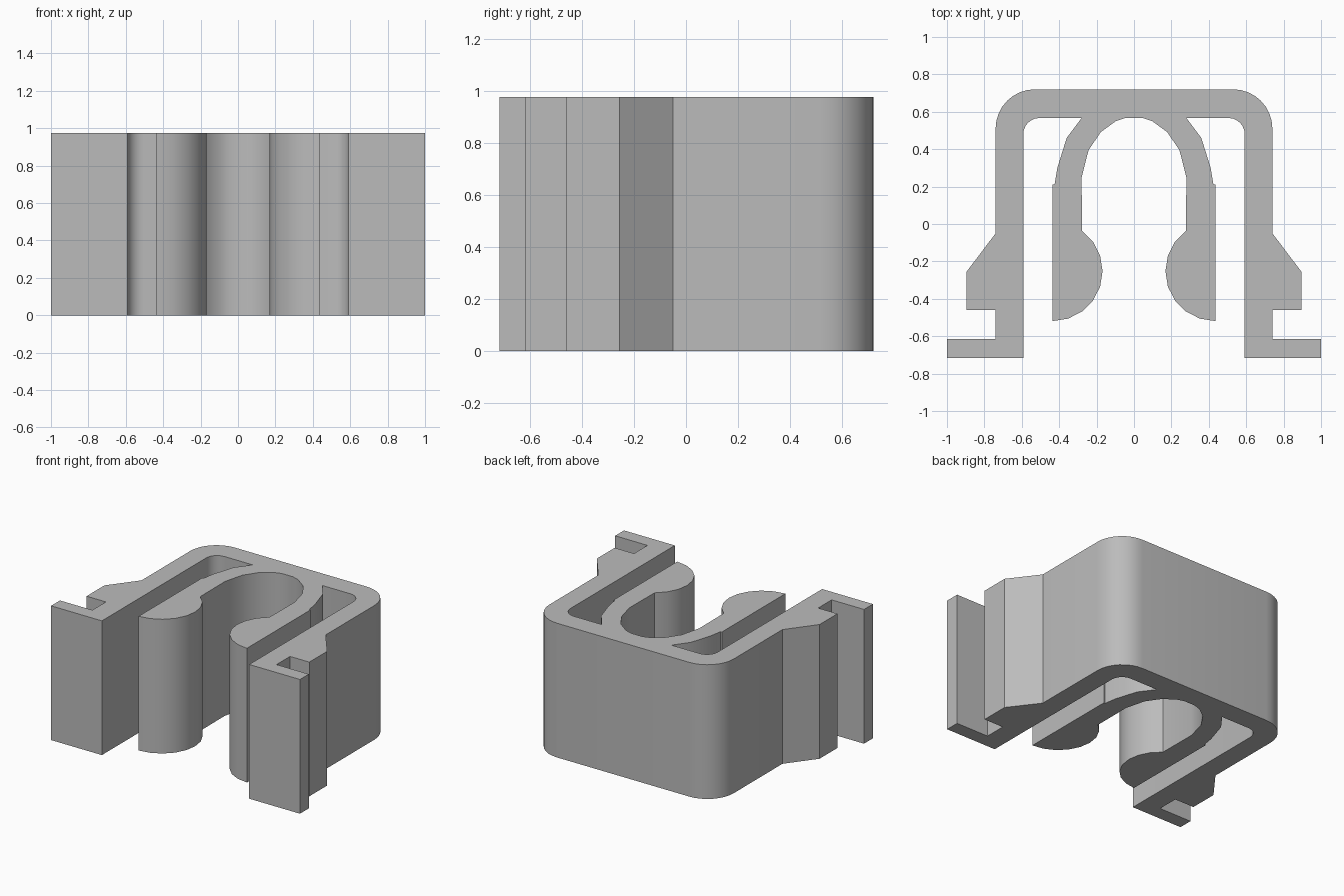
import bpy, bmesh
from math import cos, sin, radians

HEIGHT = 0.975

cube = bpy.data.objects.get("Cube")
if cube:
    bpy.data.objects.remove(cube, do_unlink=True)

grey = bpy.data.materials.new("plastic grey")
grey.use_nodes = True
colour = (0.5, 0.5, 0.5, 1)
grey.diffuse_color = colour
grey.node_tree.nodes["Principled BSDF"].inputs["Base Color"].default_value = colour


def arc(cx, cy, r, start, end, steps):
    """Points along a circular arc, angles in degrees."""
    angles = [radians(start + (end - start) * i / steps) for i in range(steps + 1)]
    return [(cx + r * cos(a), cy + r * sin(a)) for a in angles]


def extrude_outline(name, outline):
    """Raise a closed outline from the ground to the full height."""
    bm = bmesh.new()
    base = bm.faces.new([bm.verts.new((x, y, 0)) for x, y in outline])
    top = bmesh.ops.extrude_face_region(bm, geom=[base], use_keep_orig=True)["geom"]
    raised = [v for v in top if isinstance(v, bmesh.types.BMVert)]
    bmesh.ops.translate(bm, verts=raised, vec=(0, 0, HEIGHT))
    bmesh.ops.recalc_face_normals(bm, faces=bm.faces)
    mesh = bpy.data.meshes.new(name)
    bm.to_mesh(mesh)
    bm.free()
    mesh.materials.append(grey)
    obj = bpy.data.objects.new(name, mesh)
    bpy.context.collection.objects.link(obj)
    bpy.ops.object.select_all(action="DESELECT")
    obj.select_set(True)
    bpy.context.view_layer.objects.active = obj
    bpy.ops.object.shade_smooth_by_angle(angle=radians(30))
    return obj


# Outer wall: rounded back corner, wedge-shaped catch, notch and front flange
outer_wall = arc(0.53, 0.51, 0.21, 90, 0, 8)
catch = [(0.74, -0.05), (0.895, -0.255), (0.895, -0.46), (0.74, -0.46)]
flange = [(0.74, -0.615), (1, -0.615), (1, -0.717), (0.592, -0.717)]

# Inside of the wall, up to the root of the gripping arm
inner_wall = arc(0.505, 0.48, 0.087, 0, 90, 6)

# Gripping arm: curved outside with a small step, round tip, arched inside
arm_outside = [(0.28, 0.567), (0.36, 0.46), (0.41, 0.3), (0.425, 0.21),
               (0.435, 0.21)]
arm_tip = arc(0.435, -0.252, 0.267, 270, 126, 8)
arm_inside = [(0.28, 0.25), (0.243, 0.395), (0.177, 0.492), (0.097, 0.55),
              (0.045, 0.567)]

half = outer_wall + catch + flange + inner_wall + arm_outside + arm_tip + arm_inside
mirrored = [(-x, y) for x, y in reversed(half)]
extrude_outline("clip_body", half + mirrored)
